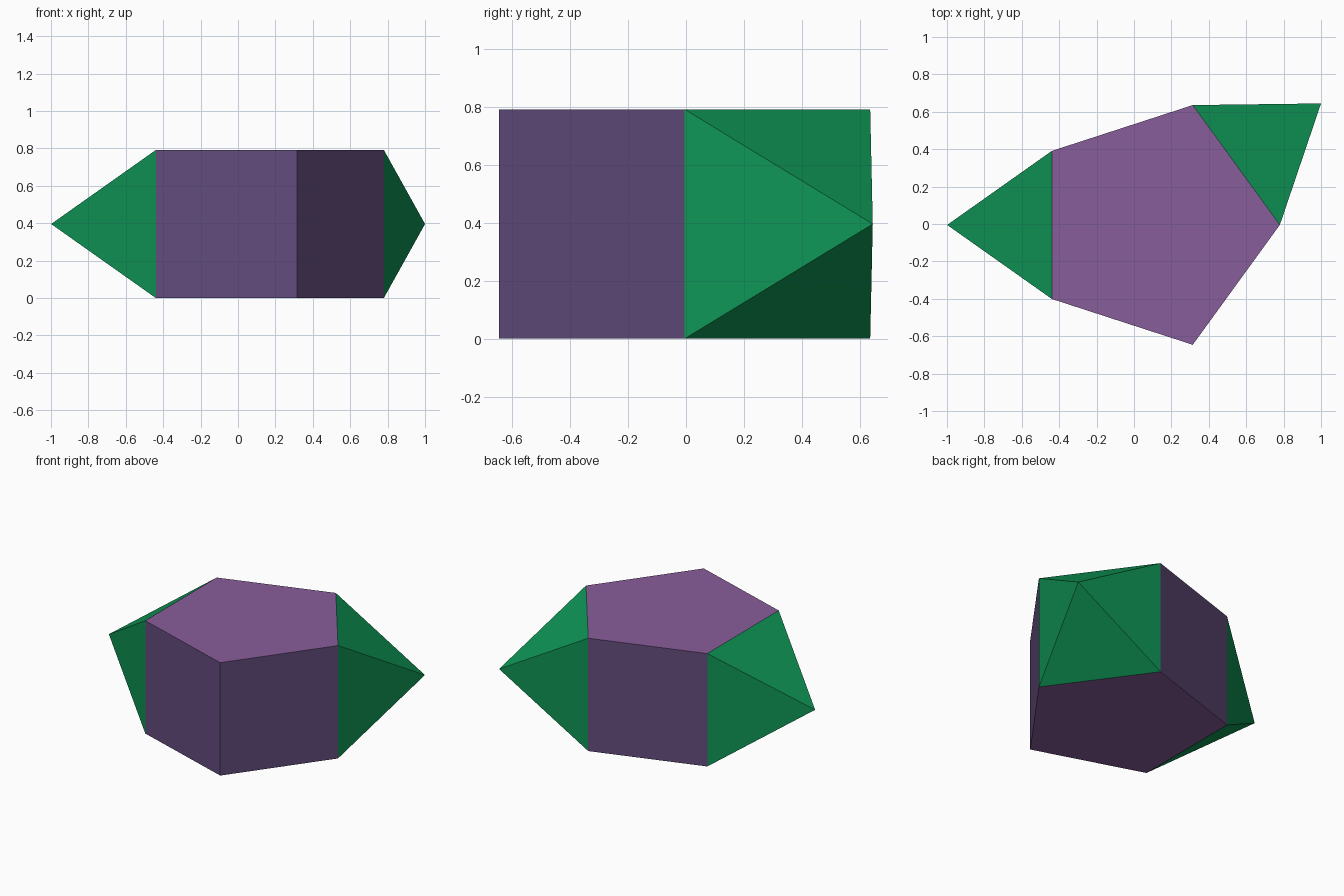
import bpy, bmesh, math
from mathutils import Vector

if "Cube" in bpy.data.objects:
    bpy.data.objects.remove(bpy.data.objects["Cube"])

R = 0.6737                               # pentagon circumradius
S = 2 * R * math.sin(math.radians(36))   # edge length, shared by every edge
CENTRE = Vector((0.106, -0.005, 0))


def material(name, rgb):
    m = bpy.data.materials.new(name)
    lin = [((c / 255 + 0.055) / 1.055) ** 2.4 for c in rgb]
    m.diffuse_color = (*lin, 1)
    m.use_nodes = True
    m.node_tree.nodes["Principled BSDF"].inputs["Base Color"].default_value = m.diffuse_color
    return m


cap_purple = material("cap_purple", (137, 93, 155))
side_purple = material("side_purple", (98, 76, 124))
green = material("green", (15, 150, 86))


def corner(i, z):
    a = math.radians(72 * i)
    return CENTRE + Vector((R * math.cos(a), R * math.sin(a), z))


def build(name, verts, faces, mats, index_rule):
    me = bpy.data.meshes.new(name)
    me.from_pydata(verts, [], faces)
    for m in mats:
        me.materials.append(m)
    bm = bmesh.new()
    bm.from_mesh(me)
    bm.normal_update()
    for f in bm.faces:
        f.material_index = index_rule(f)
    bm.to_mesh(me)
    bm.free()
    bpy.context.collection.objects.link(bpy.data.objects.new(name, me))


# Pentagonal prism, left open where the pyramids attach
PYRAMID_SIDES = {0: "right_pyramid", 2: "left_pyramid"}
verts = [corner(i, z) for z in (0, S) for i in range(5)]
faces = [(4, 3, 2, 1, 0), (5, 6, 7, 8, 9)]
faces += [(i, (i + 1) % 5, (i + 1) % 5 + 5, i + 5)
          for i in range(5) if i not in PYRAMID_SIDES]
build("pentagonal_prism", verts, faces, [cap_purple, side_purple],
      lambda f: 0 if abs(f.normal.z) > 0.5 else 1)

# Equilateral square pyramids on two of the prism sides
for i, name in PYRAMID_SIDES.items():
    base = [corner(i, 0), corner(i + 1, 0), corner(i + 1, S), corner(i, S)]
    a = math.radians(72 * i + 36)
    out = Vector((math.cos(a), math.sin(a), 0))
    apex = sum(base, Vector()) / 4 + out * S / math.sqrt(2)
    build(name, base + [apex], [(k, (k + 1) % 4, 4) for k in range(4)],
          [green], lambda f: 0)
